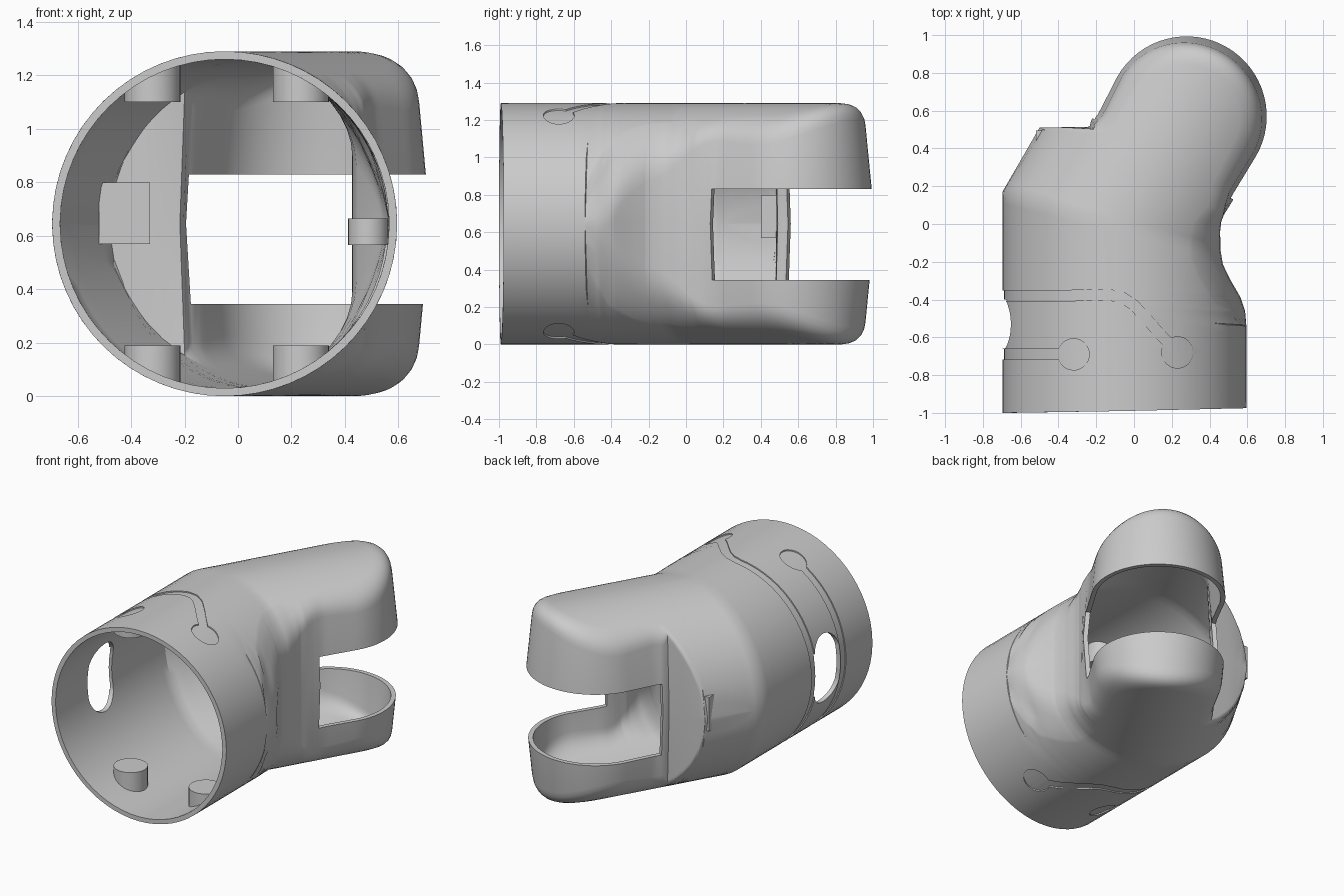
import bpy, bmesh
from math import sin, cos, asin, sqrt, pi, radians, atan2
from mathutils import Vector, Matrix

if "Cube" in bpy.data.objects:
    bpy.data.objects.remove(bpy.data.objects["Cube"])

R, ZM, CX = 0.645, 0.645, -0.05      # tube radius, axis height, axis x
TIP, RT = 0.66, 0.44                 # tip centre along bent axis, tip radius
A = radians(30)


def lerp(a, b, t):
    return a + (b - a) * t


def axis(s):
    return Vector((CX, s)) if s < 0 else Vector((CX + s * sin(A), s * cos(A)))


def height(p):
    """Half height of the bent tube above a plan point."""
    x, y = p.x - CX, p.y
    d = x if x * sin(A / 2) + y * cos(A / 2) < 0 else x * cos(A) - y * sin(A)
    return sqrt(max(0, R * R - d * d))


def table(keys, s):
    for a, b in zip(keys, keys[1:]):
        if s <= b[0] + 1e-9:
            t = (s - a[0]) / (b[0] - a[0])
            return [lerp(i, j, t) for i, j in zip(a[1:], b[1:])]
    return list(keys[-1][1:])


def new_object(name, bm):
    me = bpy.data.meshes.new(name)
    bm.to_mesh(me)
    bm.free()
    ob = bpy.data.objects.new(name, me)
    bpy.context.collection.objects.link(ob)
    return ob


def apply_mod(ob, name):
    bpy.context.view_layer.objects.active = ob
    bpy.ops.object.modifier_apply(modifier=name)


def cut(ob, cutter):
    m = ob.modifiers.new("cut", 'BOOLEAN')
    m.operation, m.solver, m.object = 'DIFFERENCE', 'EXACT', cutter
    apply_mod(ob, m.name)
    bpy.data.objects.remove(cutter)


def box(name, lo, hi):
    bm = bmesh.new()
    bmesh.ops.create_cube(bm, size=1)
    for v in bm.verts:
        v.co = [lerp(l, h, c + 0.5) for l, h, c in zip(lo, hi, v.co)]
    return new_object(name, bm)


def prism(name, pts, depth):
    """Closed polygon of 3D points extruded along a vector."""
    bm = bmesh.new()
    f = bm.faces.new([bm.verts.new(p) for p in pts])
    g = bmesh.ops.extrude_face_region(bm, geom=[f])
    bmesh.ops.translate(bm, vec=depth, verts=[v for v in g['geom'] if isinstance(v, bmesh.types.BMVert)])
    bmesh.ops.recalc_face_normals(bm, faces=bm.faces)
    return new_object(name, bm)


# Plan outline on both sides of the axis: axis position, x, y, edge rounding
left = [(-0.99, -0.695, -1, .06), (0, -0.695, 0.173, .06), (0.217, -0.5, 0.51, .03),
        (0.355, -0.235, 0.515, .03), (0.37, -0.228, 0.545, .07), (TIP, -0.101, 0.792, .09)]
right = [(-0.99, 0.595, -0.975, .1), (-0.5, 0.595, -0.54, .1), (-0.42, 0.588, -0.46, .13),
         (-0.34, 0.565, -0.39, .15), (-0.22, 0.51, -0.295, .16), (-0.1, 0.471, -0.215, .16),
         (0, 0.458, -0.137, .15), (0.12, 0.456, -0.04, .13), (0.22, 0.462, 0.01, .1),
         (0.28, 0.474, 0.045, .08), (0.36, 0.505, 0.095, .07), (TIP, 0.661, 0.352, .09)]
stations = {round(k[0], 4) for k in left + right}
stations |= {round(-0.99 + i * 0.055, 4) for i in range(18)} | {round(0.03 * i, 4) for i in range(1, 22)}
stations = sorted(stations)
rows = [(s, table(left, s)) for s in stations]
tip = axis(TIP)
for i in range(1, 32):
    a = pi - A - pi * i / 32
    rows.append((TIP, [tip.x + RT * cos(a), tip.y + RT * sin(a), .09]))
rows += [(s, table(right, s)) for s in reversed(stations)]

# Shell surface: one section per outline point, from crown to keel
N = 16
bm = bmesh.new()
grid = []
for s, (x, y, fil) in rows:
    foot, p = axis(s), Vector((x, y))
    U = (p - foot).length
    direc = (p - foot) / U
    k = min(1, max(0, (s - 0.28) / 0.15)) * 0.1
    U2 = U - k * height(p)
    at = lambda u: foot + direc * u
    h = height(at(U2))
    f = min(fil, h)
    q = sqrt(max(0, R * R - height(at(U2 - f)) ** 2)) / R
    q = min(q, 1)
    sec = []
    for i in range(N + 1):
        fr = sin(i / N * asin(q)) / q if q > 0.05 else i / N
        u = fr * (U2 - f)
        sec.append((u, height(at(u))))
    a, c, b = sec[-1], (U2, h), (U2 + k * f, h - f)
    for i in range(1, 6):
        t = i / 5
        sec.append(tuple((1-t)**2 * a[j] + 2*t*(1-t) * c[j] + t*t * b[j] for j in (0, 1)))
    sec.append((U, 0))
    sec += [(u, -z) for u, z in reversed(sec[:-1])]
    grid.append([bm.verts.new((*at(u), ZM + z)) for u, z in sec])
for r0, r1 in zip(grid, grid[1:]):
    for j in range(len(r0) - 1):
        bm.faces.new((r0[j], r0[j + 1], r1[j + 1], r1[j]))
bmesh.ops.remove_doubles(bm, verts=bm.verts, dist=0.0015)
bmesh.ops.dissolve_degenerate(bm, dist=0.0005, edges=bm.edges)
bmesh.ops.recalc_face_normals(bm, faces=bm.faces)
if max(bm.faces, key=lambda f: f.calc_center_median().z).normal.z < 0:
    bmesh.ops.reverse_faces(bm, faces=bm.faces)
shell = new_object("elbow_shell", bm)
m = shell.modifiers.new("wall", 'SOLIDIFY')
m.thickness, m.offset = 0.03, -1
apply_mod(shell, "wall")

# Fork gap across the tip
gap = box("gap_cutter", (-0.9, 0.40, 0.345), (0.9, 1.4, 0.83))
gap.data.transform(Matrix.Translation((CX, 0, 0)) @ Matrix.Rotation(-A, 4, 'Z'))
cut(shell, gap)

# Oblong window in the left wall
slot = [(-1, -0.53 + 0.13 * cos(a), 0.645 + (0.1 if sin(a) > 0 else -0.1) + 0.13 * sin(a))
        for a in (pi * (i + 0.5) / 16 for i in range(32))]
cut(shell, prism("window_cutter", slot, (0.6, 0, 0)))


# Shallow keyhole grooves over top and bottom
def keyhole(path, r, w=0.028):
    pts = [Vector(p) for p in path]
    lft, rgt = [], []
    for i, p in enumerate(pts[:-1]):
        d = (pts[i + 1] - pts[max(0, i - 1)]).normalized()
        n = Vector((-d.y, d.x)) * w
        lft.append(p + n)
        rgt.append(p - n)
    d = pts[-1] - pts[-2]
    a, span = atan2(d.y, d.x), pi - asin(w / r)
    arc = [pts[-1] + r * Vector((cos(a + span * t), sin(a + span * t)))
           for t in (1 - 2 * i / 24 for i in range(25))]
    return lft + arc + rgt[::-1]


grooves = [keyhole([(-0.8, -0.38), (-0.4, -0.38), (-0.13, -0.375), (-0.06, -0.39), (0.0, -0.43),
                    (0.07, -0.505), (0.13, -0.575), (0.23, -0.68)], 0.083),
           keyhole([(-0.8, -0.69), (-0.5, -0.69), (-0.32, -0.69)], 0.083)]
for g in grooves:
    c = prism("groove_cutter", [(p.x, p.y, -0.2) for p in g], (0, 0, 1.7))
    core = bmesh.new()
    bmesh.ops.create_cone(core, cap_ends=True, segments=96, radius1=R - 0.008, radius2=R - 0.008, depth=3,
                          matrix=Matrix.Translation((CX, 0, ZM)) @ Matrix.Rotation(pi / 2, 4, 'X'))
    cut(c, new_object("core_cutter", core))
    cut(shell, c)


# Inner bosses that follow the tube wall
def boss(name, x, y, sign):
    b = bmesh.new()
    bmesh.ops.create_cone(b, cap_ends=True, segments=32, radius1=0.105, radius2=0.105, depth=2)
    for v in b.verts:
        v.co.x += x
        v.co.y += y
        rel = 0.455 if v.co.z < 0 else sqrt((R - 0.015) ** 2 - (v.co.x - CX) ** 2)
        v.co.z = ZM + sign * rel
    bmesh.ops.recalc_face_normals(b, faces=b.faces)
    return new_object(name, b)


parts = [shell]
for sign, side in ((1, "upper"), (-1, "lower")):
    parts.append(boss(side + "_boss_left", -0.32, -0.69, sign))
    parts.append(boss(side + "_boss_right", 0.235, -0.68, sign))

# Stop block behind the left shoulder and peg on the right wall
box("stop_block", (-0.52, 0.40, 0.57), (-0.33, 0.495, 0.80))
peg = bmesh.new()
bmesh.ops.create_cone(peg, cap_ends=True, segments=32, radius1=0.075, radius2=0.075, depth=0.1,
                      matrix=Matrix.Translation((0.487, -0.6, 0.615)))
parts.append(new_object("wall_peg", peg))

# Smooth shading with sharp edges kept
bpy.ops.object.select_all(action='DESELECT')
for o in parts:
    o.select_set(True)
bpy.context.view_layer.objects.active = shell
bpy.ops.object.shade_smooth_by_angle(angle=radians(30))
